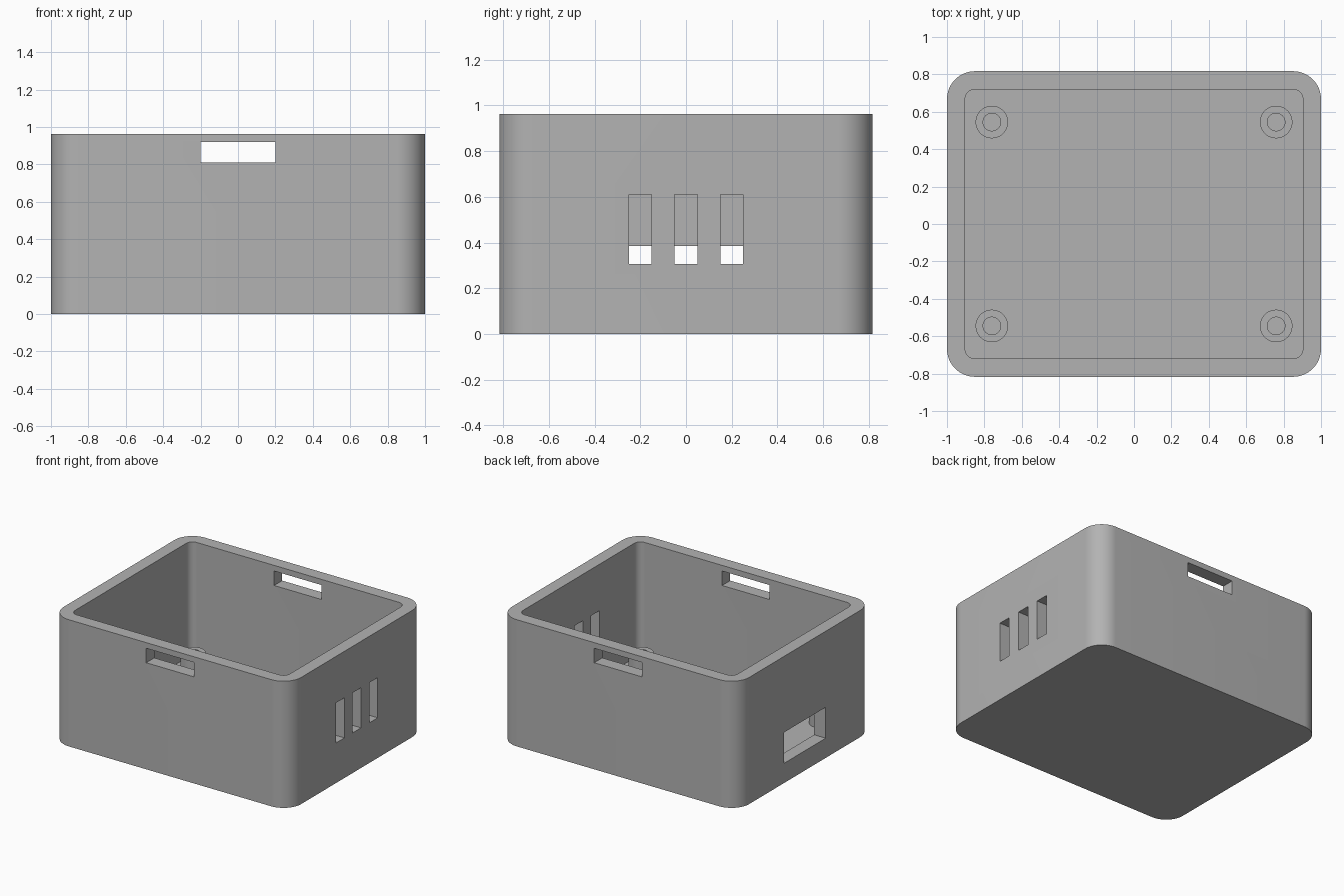
import bpy, bmesh
from math import sin, cos, pi, radians

if "Cube" in bpy.data.objects:
    bpy.data.objects.remove(bpy.data.objects["Cube"])

HALF_X, HALF_Y, HEIGHT = 1.0, 0.817, 0.963
WALL, FLOOR, RADIUS = 0.097, 0.09, 0.15
POST_TOP = 0.22

grey = bpy.data.materials.new("grey plastic")
grey.use_nodes = True
colour = (0.45, 0.45, 0.45, 1)
grey.diffuse_color = colour
grey.node_tree.nodes["Principled BSDF"].inputs["Base Color"].default_value = colour


def rounded_outline(hx, hy, r, steps=16):
    """Counter-clockwise rounded rectangle."""
    points = []
    for k, (sx, sy) in enumerate([(1, 1), (-1, 1), (-1, -1), (1, -1)]):
        for i in range(steps + 1):
            a = (k + i / steps) * pi / 2
            points.append((sx * (hx - r) + r * cos(a), sy * (hy - r) + r * sin(a)))
    return points


def circle(cx, cy, r, n=48):
    return [(cx + r * cos(2 * pi * i / n), cy + r * sin(2 * pi * i / n)) for i in range(n)]


def lofted(name, sections, caps):
    """Bridge (outline, z) sections in order, capping the chosen ends."""
    bm = bmesh.new()
    rings = [[bm.verts.new((x, y, z)) for x, y in outline] for outline, z in sections]
    for low, high in zip(rings, rings[1:]):
        n = len(low)
        for i in range(n):
            j = (i + 1) % n
            bm.faces.new((low[i], low[j], high[j], high[i]))
    if "start" in caps:
        bm.faces.new(rings[0][::-1])
    if "end" in caps:
        bm.faces.new(rings[-1])
    mesh = bpy.data.meshes.new(name)
    bm.to_mesh(mesh)
    bm.free()
    mesh.materials.append(grey)
    obj = bpy.data.objects.new(name, mesh)
    bpy.context.collection.objects.link(obj)
    return obj


def cut_box(target, x, y, z):
    """Cut a box given as (min, max) ranges out of the target."""
    outline = [(x[0], y[0]), (x[1], y[0]), (x[1], y[1]), (x[0], y[1])]
    cutter = lofted("cutter", [(outline, z[0]), (outline, z[1])], ("start", "end"))
    cutter.hide_render = True
    mod = target.modifiers.new("opening", "BOOLEAN")
    mod.operation = "DIFFERENCE"
    mod.solver = "EXACT"
    mod.object = cutter
    bpy.context.view_layer.objects.active = target
    bpy.ops.object.modifier_apply(modifier=mod.name)
    bpy.data.objects.remove(cutter)


def smooth(obj):
    bpy.ops.object.select_all(action="DESELECT")
    obj.select_set(True)
    bpy.context.view_layer.objects.active = obj
    bpy.ops.object.shade_smooth_by_angle(angle=radians(30))


# Open-topped enclosure with walls and floor
outer = rounded_outline(HALF_X, HALF_Y, RADIUS)
inner = rounded_outline(HALF_X - WALL, HALF_Y - WALL, RADIUS - WALL)
box = lofted("enclosure",
             [(outer, 0), (outer, HEIGHT), (inner, HEIGHT), (inner, FLOOR)],
             ("start", "end"))

# Lid clip slots through the front and back walls
for side in (-1, 1):
    y = side * HALF_Y
    cut_box(box, (-0.2, 0.2), (y - 0.2, y + 0.2), (0.81, 0.92))

# Three vent slits in one end
for y in (-0.2, 0, 0.2):
    cut_box(box, (0.8, 1.2), (y - 0.05, y + 0.05), (0.305, 0.61))

# Connector window in the other end
cut_box(box, (-1.2, -0.8), (-0.25, 0.25), (0.15, 0.385))
smooth(box)

# Hollow screw posts in the corners
for sx, xname in ((-1, "right"), (1, "left")):
    for sy, yname in ((-1, "front"), (1, "back")):
        cx, cy = sx * 0.76, sy * 0.545
        wide, hole = circle(cx, cy, 0.087), circle(cx, cy, 0.047)
        post = lofted(f"screw_post_{yname}_{xname}",
                      [(wide, FLOOR), (wide, POST_TOP), (hole, POST_TOP), (hole, FLOOR)], ())
        smooth(post)
